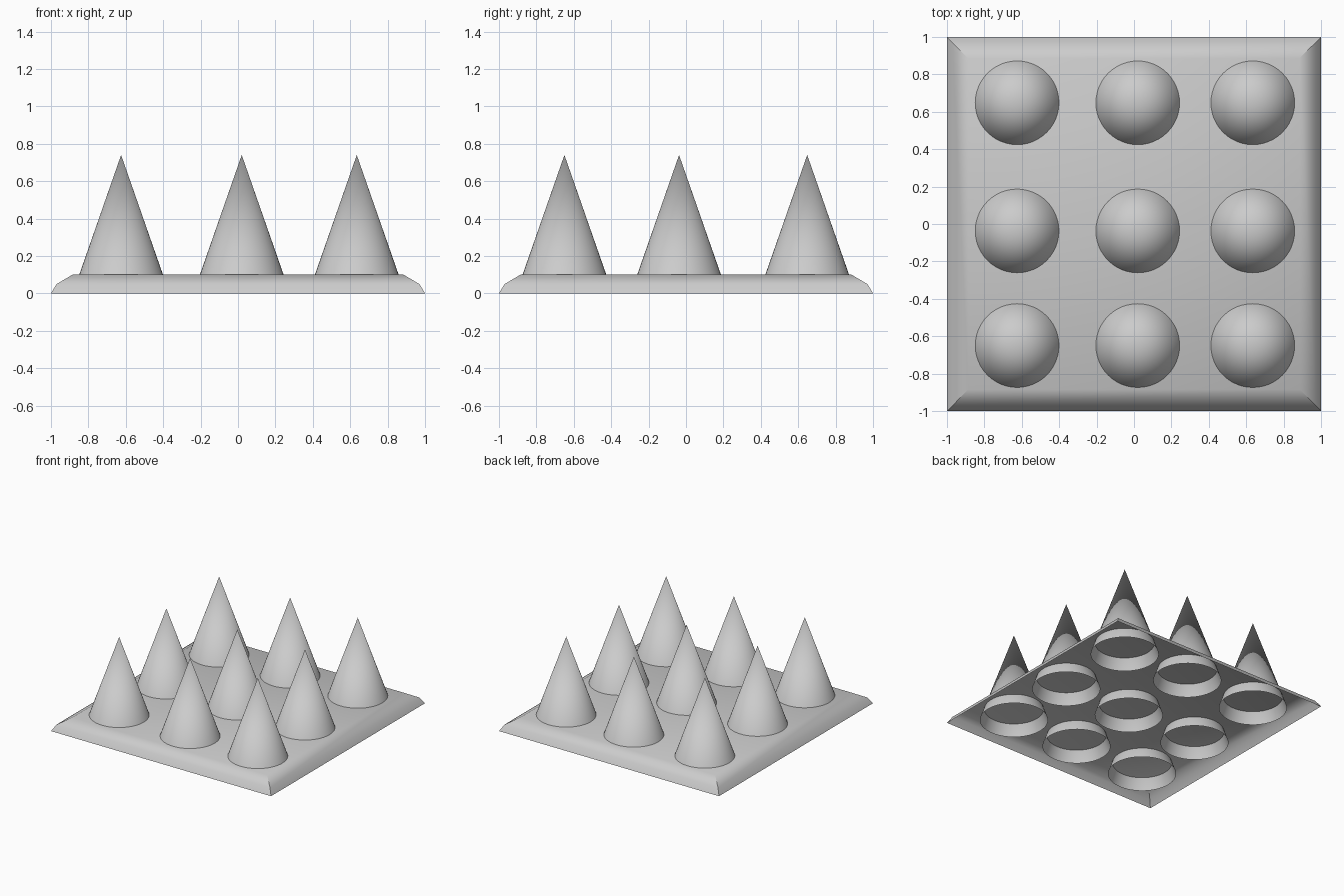
import bpy, bmesh, math
from mathutils import Matrix

if "Cube" in bpy.data.objects:
    bpy.data.objects.remove(bpy.data.objects["Cube"])


def finish(bm, name):
    bmesh.ops.recalc_face_normals(bm, faces=bm.faces)
    mesh = bpy.data.meshes.new(name)
    bm.to_mesh(mesh)
    bm.free()
    obj = bpy.data.objects.new(name, mesh)
    bpy.context.collection.objects.link(obj)
    bpy.ops.object.select_all(action='DESELECT')
    bpy.context.view_layer.objects.active = obj
    obj.select_set(True)
    bpy.ops.object.shade_smooth_by_angle(angle=math.radians(35))
    return obj


# Base plate: a shell with rounded-over edges, open underneath
bm = bmesh.new()
rings = []
for half, z in [(1.0, 0.0), (0.97, 0.05), (0.885, 0.1)]:
    rings.append([bm.verts.new((sx * half, sy * half, z))
                  for sx, sy in [(-1, -1), (1, -1), (1, 1), (-1, 1)]])
for low, high in zip(rings, rings[1:]):
    for i in range(4):
        j = (i + 1) % 4
        bm.faces.new((low[i], low[j], high[j], high[i]))
bm.faces.new(rings[-1])
plate = finish(bm, "base_plate")
# an open shell has no inside: make sure the top faces up
if max(plate.data.polygons, key=lambda p: p.area).normal.z < 0:
    plate.data.flip_normals()

# Spikes: open cones that pass through the plate almost to the ground
APEX, FOOT, RADIUS = 0.74, 0.005, 0.257
for row, y in enumerate((-0.65, -0.037, 0.648)):
    for col, x in enumerate((-0.625, 0.02, 0.635)):
        bm = bmesh.new()
        bmesh.ops.create_cone(
            bm, cap_ends=False, segments=48, radius1=RADIUS, radius2=0,
            depth=APEX - FOOT,
            matrix=Matrix.Translation((x, y, (APEX + FOOT) / 2)))
        bmesh.ops.remove_doubles(bm, verts=bm.verts, dist=1e-5)
        spike = finish(bm, f"spike_{row + 1}_{col + 1}")
        if spike.data.polygons[0].normal.z < 0:
            spike.data.flip_normals()
